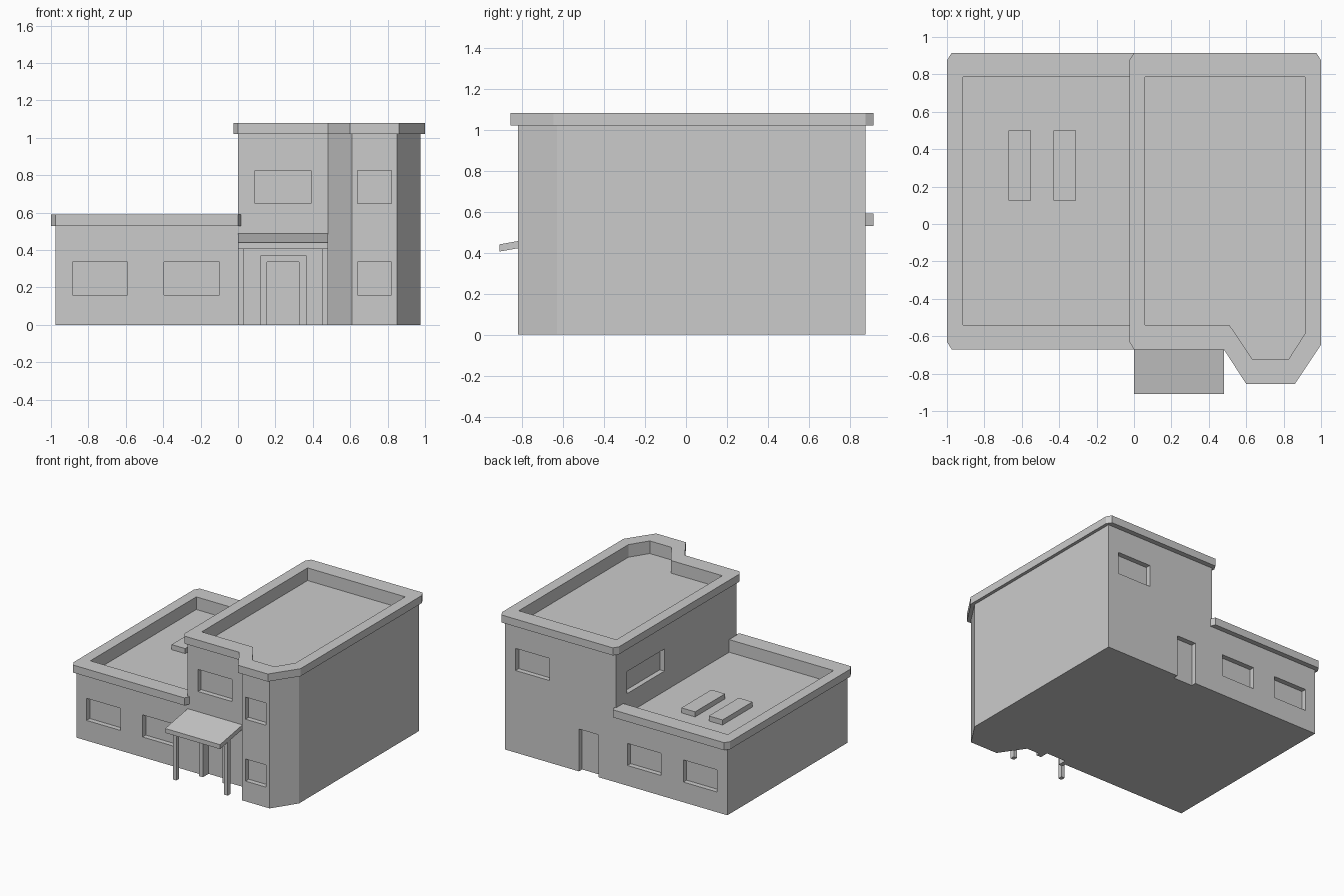
import bpy
import bmesh

old = bpy.data.objects.get("Cube")
if old:
    bpy.data.objects.remove(old, do_unlink=True)

grey = bpy.data.materials.new("pale_grey")
grey.use_nodes = True
COLOUR = (0.6, 0.6, 0.6, 1)
grey.diffuse_color = COLOUR
grey.node_tree.nodes["Principled BSDF"].inputs["Base Color"].default_value = COLOUR


def finish(name, bm):
    """Turn a bmesh into a flat-shaded grey object."""
    bmesh.ops.recalc_face_normals(bm, faces=bm.faces)
    mesh = bpy.data.meshes.new(name)
    bm.to_mesh(mesh)
    bm.free()
    mesh.materials.append(grey)
    obj = bpy.data.objects.new(name, mesh)
    bpy.context.collection.objects.link(obj)
    return obj


def boxes(name, spans):
    """One object made of boxes, each given as x, y and z ranges."""
    bm = bmesh.new()
    for span in spans:
        verts = bmesh.ops.create_cube(bm, size=1)["verts"]
        for v in verts:
            v.co = [(a + b) / 2 + c * (b - a) for c, (a, b) in zip(v.co, span)]
    return finish(name, bm)


def block(name, wall, rim, inner, eave, top, roof):
    """Closed building block: walls, overhanging cornice, sunken flat roof."""
    bm = bmesh.new()
    levels = [(wall, 0), (wall, eave), (rim, eave), (rim, top), (inner, top), (inner, roof)]
    rings = [[bm.verts.new((x, y, z)) for x, y in pts] for pts, z in levels]
    n = len(wall)
    for low, high in zip(rings, rings[1:]):
        for i in range(n):
            j = (i + 1) % n
            bm.faces.new((low[i], low[j], high[j], high[i]))
    bm.faces.new(rings[0])
    bm.faces.new(rings[-1])
    bmesh.ops.remove_doubles(bm, verts=bm.verts, dist=0.0005)
    return finish(name, bm)


def carve(obj, spans):
    """Cut window and door recesses into a block."""
    cutter = boxes("recess_cutter", spans)
    cutter.hide_render = True
    mod = obj.modifiers.new("recesses", "BOOLEAN")
    mod.operation = "DIFFERENCE"
    mod.solver = "EXACT"
    mod.object = cutter
    bpy.context.view_layer.objects.active = obj
    bpy.ops.object.modifier_apply(modifier=mod.name)
    bpy.data.objects.remove(cutter, do_unlink=True)


FRONT, BAY, BACK, DEPTH = -0.63, -0.82, 0.875, 0.04
LOWER, UPPER = (0.16, 0.335), (0.65, 0.825)
in_front = (FRONT - 0.1, FRONT + DEPTH)
in_bay = (BAY - 0.1, BAY + DEPTH)
in_back = (BACK - DEPTH, BACK + 0.1)
door = (0.155, 0.325)
door_z = (-0.1, 0.335)

# Two-storey block with a splayed front bay
tall = block(
    "tall_block",
    [(0, FRONT), (0.48, FRONT), (0.61, BAY), (0.85, BAY), (0.975, FRONT),
     (0.975, BACK), (0.975, BACK), (0, BACK), (0, BACK), (0, FRONT)],
    [(0, -0.67), (0.48, -0.67), (0.6, -0.855), (0.86, -0.855), (1, -0.645),
     (1, 0.875), (0.975, 0.915), (0, 0.915), (-0.025, 0.875), (-0.025, -0.63)],
    [(0.06, -0.54), (0.51, -0.54), (0.635, -0.725), (0.825, -0.725), (0.915, -0.585),
     (0.915, 0.785), (0.915, 0.785), (0.06, 0.785), (0.06, 0.785), (0.06, -0.54)],
    1.02, 1.08, 0.98)
bay_window = (0.64, 0.82)
carve(tall, [
    ((0.09, 0.39), in_front, UPPER),
    (bay_window, in_bay, LOWER),
    (bay_window, in_bay, UPPER),
    ((0.585, 0.88), in_back, UPPER),
    ((-0.1, DEPTH), (0.27, 0.74), UPPER),
    (door, in_front, door_z),
    (door, in_back, door_z),
])

# Single-storey wing, its open roof side tucked into the tall block
wing = block(
    "low_wing",
    [(-0.975, FRONT), (0, FRONT), (0.02, -0.62), (0.02, 0.86), (0, BACK),
     (-0.975, BACK), (-0.975, BACK), (-0.975, FRONT)],
    [(-0.975, -0.67), (0, -0.67), (0.02, -0.62), (0.02, 0.86), (0, 0.915),
     (-0.975, 0.915), (-1, 0.875), (-1, -0.63)],
    [(-0.915, -0.54), (0.01, -0.54), (0.01, -0.54), (0.01, 0.785), (0.01, 0.785),
     (-0.915, 0.785), (-0.915, 0.785), (-0.915, -0.54)],
    0.53, 0.59, 0.49)
carve(wing, [(x, y, LOWER)
             for x in ((-0.885, -0.59), (-0.395, -0.1))
             for y in (in_front, in_back)])

# Raised skylights on the wing roof
for name, x in (("left_skylight", -0.37), ("right_skylight", -0.61)):
    boxes(name, [((x - 0.06, x + 0.06), (0.125, 0.5), (0.48, 0.53))])

# Front door surround
proud = (FRONT - 0.03, FRONT + 0.005)
boxes("door_frame", [
    ((0.12, 0.155), proud, (0, 0.37)),
    ((0.325, 0.365), proud, (0, 0.37)),
    ((0.155, 0.325), proud, (0.335, 0.37)),
])

# Sloping porch canopy on two posts
canopy = boxes("porch_canopy", [((0, 0.48), (-0.91, FRONT), (0.405, 0.44))])
for v in canopy.data.vertices:
    if v.co.y > -0.8:
        v.co.z += 0.05
for name, x in (("right_post", 0), ("left_post", 0.45)):
    boxes(name, [((x, x + 0.03), (-0.815, -0.78), (0, 0.425))])
